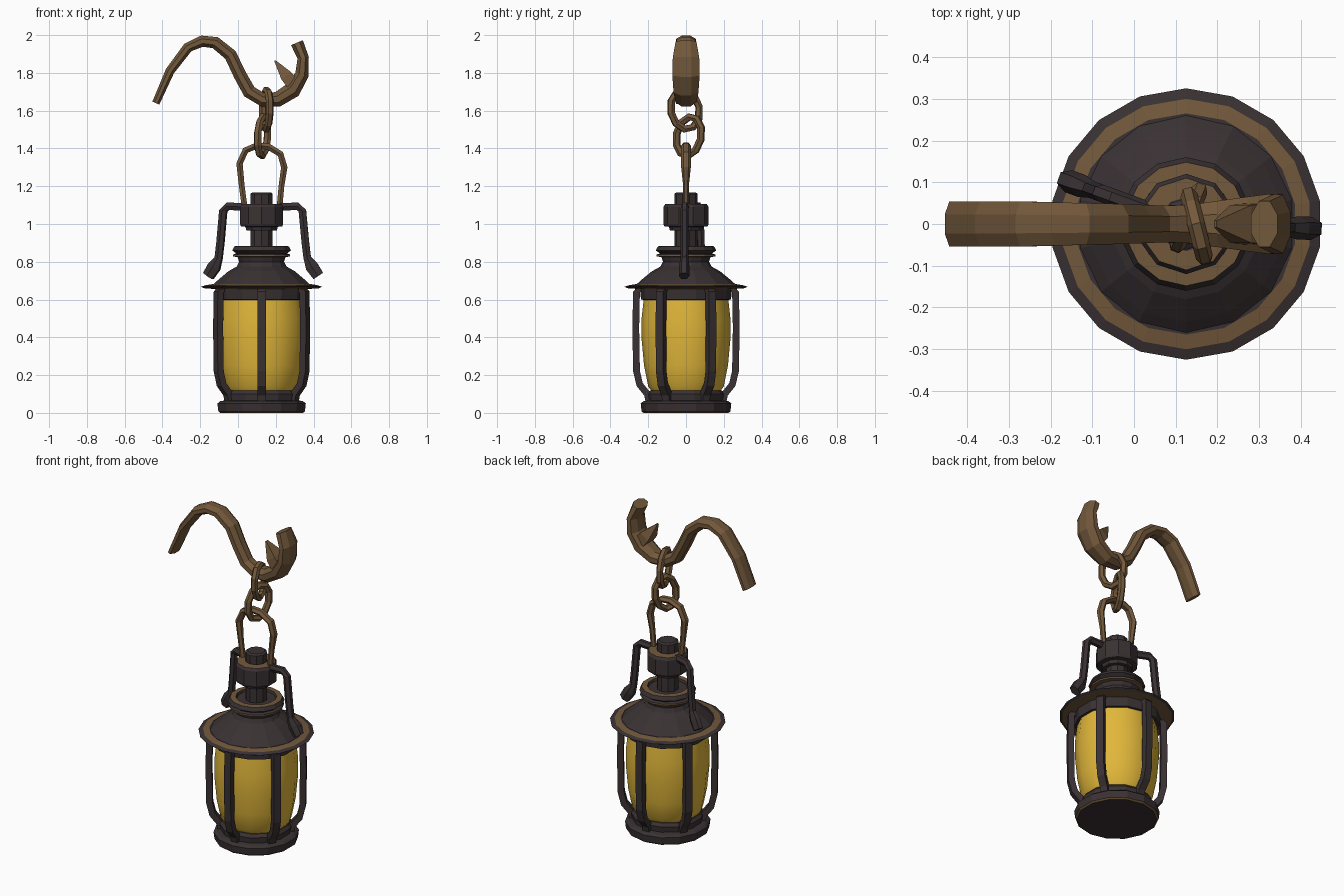
import bpy, bmesh, math
from mathutils import Vector, Matrix

cube = bpy.data.objects.get("Cube")
if cube:
    bpy.data.objects.remove(cube, do_unlink=True)

AXIS = 0.125  # x position of the lantern body


def material(name, rgb):
    m = bpy.data.materials.new(name)
    m.use_nodes = True
    m.diffuse_color = (*rgb, 1)
    bsdf = m.node_tree.nodes["Principled BSDF"]
    bsdf.inputs["Base Color"].default_value = (*rgb, 1)
    bsdf.inputs["Roughness"].default_value = 0.8
    return m


IRON = material("dark iron", (0.042, 0.031, 0.033))
RUST = material("worn brown", (0.17, 0.098, 0.044))
GLASS = material("amber glass", (0.75, 0.47, 0.042))


def finish(name, bm, mats, smooth=None):
    bmesh.ops.recalc_face_normals(bm, faces=bm.faces)
    mesh = bpy.data.meshes.new(name)
    bm.to_mesh(mesh)
    bm.free()
    for m in mats:
        mesh.materials.append(m)
    ob = bpy.data.objects.new(name, mesh)
    bpy.context.collection.objects.link(ob)
    if smooth:
        bpy.ops.object.select_all(action="DESELECT")
        ob.select_set(True)
        bpy.context.view_layer.objects.active = ob
        bpy.ops.object.shade_smooth_by_angle(angle=math.radians(smooth))
    return ob


def bridge(bm, a, b, index=0):
    n = len(a)
    for i in range(n):
        f = bm.faces.new((a[i], a[(i + 1) % n], b[(i + 1) % n], b[i]))
        f.material_index = index


def lathe(name, profile, sides, mats=(IRON, RUST), worn=(), smooth=None):
    """Turn (radius, z) points round the axis; bands listed in worn take the second material."""
    bm = bmesh.new()
    rings = []
    for r, z in profile:
        angles = [math.tau * (i + 0.5) / sides for i in range(sides)]
        rings.append([bm.verts.new((AXIS + r * math.cos(a), r * math.sin(a), z)) for a in angles])
    for k in range(len(rings) - 1):
        bridge(bm, rings[k], rings[k + 1], int(k in worn))
    bm.faces.new(rings[0])
    bm.faces.new(rings[-1])
    return finish(name, bm, mats, smooth)


def sweep(name, path, normal, sizes, mat, sides=8, closed=False):
    """Carry a cross-section (half thickness, half width) along a path lying in a plane."""
    bm = bmesh.new()
    path = [Vector(p) for p in path]
    normal = Vector(normal).normalized()
    n = len(path)
    if isinstance(sizes, tuple):
        sizes = [sizes] * n
    rings = []
    for i, p in enumerate(path):
        a = path[(i - 1) % n] if closed else path[max(i - 1, 0)]
        b = path[(i + 1) % n] if closed else path[min(i + 1, n - 1)]
        side = (b - a).cross(normal).normalized()
        ring = []
        for k in range(sides):
            t = math.tau * (k + 0.5) / sides
            c, s = math.cos(t), math.sin(t)
            fit = 1 / math.cos(math.pi / sides)
            ring.append(bm.verts.new(p + side * c * sizes[i][0] * fit + normal * s * sizes[i][1] * fit))
        rings.append(ring)
    for i in range(n if closed else n - 1):
        bridge(bm, rings[i], rings[(i + 1) % n])
    if not closed:
        bm.faces.new(rings[0])
        bm.faces.new(rings[-1])
    return finish(name, bm, [mat])


def radial(profile, angle):
    """Place (radius, z) points in an upright plane through the axis."""
    c, s = math.cos(angle), math.sin(angle)
    return [(AXIS + r * c, r * s, z) for r, z in profile], (-s, c, 0)


# Base, glass and upper ring
lathe("base", [(0.225, 0), (0.235, 0.008), (0.24, 0.05), (0.225, 0.062), (0.2, 0.066),
               (0.205, 0.1), (0.19, 0.118)], 14, worn=(0,))
lathe("glass", [(0.17, 0.1), (0.2, 0.14), (0.222, 0.25), (0.236, 0.4), (0.235, 0.5),
                (0.222, 0.62)], 14, mats=(GLASS,), smooth=35)
lathe("upper_ring", [(0.225, 0.598), (0.238, 0.6), (0.245, 0.665), (0.2, 0.67)], 14)

# Brim, domed roof and flared collar
lathe("brim", [(0.24, 0.655), (0.31, 0.66), (0.325, 0.668), (0.3, 0.676), (0.265, 0.682),
               (0.2, 0.685)], 18, worn=(0, 3))
lathe("roof", [(0.268, 0.675), (0.235, 0.705), (0.18, 0.75), (0.135, 0.775), (0.122, 0.8),
               (0.13, 0.825), (0.155, 0.828), (0.155, 0.838), (0.138, 0.845), (0.16, 0.86),
               (0.148, 0.882), (0.115, 0.884), (0.11, 0.87)], 14, worn=(5, 6, 10))

# Chimney post, nut and cap
lathe("post", [(0.062, 0.86), (0.062, 1.16), (0.05, 1.168)], 10)
lathe("nut", [(0.085, 0.965), (0.09, 0.985), (0.115, 0.988), (0.12, 1.0), (0.12, 1.09),
              (0.11, 1.105), (0.065, 1.107)], 10, worn=(5,))

# Cage bars, six round the glass
bar = [(0.235, 0.665), (0.262, 0.64), (0.266, 0.45), (0.262, 0.22), (0.245, 0.15),
       (0.205, 0.1), (0.195, 0.055)]
for i in range(6):
    path, normal = radial(bar, math.radians(30 + 60 * i))
    sweep(f"cage_bar_{i + 1}", path, normal, (0.018, 0.022), IRON, sides=4)

# Bent side arms with flattened ends
arm = [(0.09, 1.09), (0.19, 1.094), (0.216, 1.07), (0.232, 0.9), (0.242, 0.82), (0.266, 0.775),
       (0.3, 0.725)]
arm_sizes = [(0.02, 0.018)] * 5 + [(0.034, 0.024), (0.03, 0.024)]
for name, degrees in (("left_arm", -2), ("right_arm", 160)):
    path, normal = radial(arm, math.radians(degrees))
    sweep(name, path, normal, arm_sizes, IRON, sides=6)

# Carrying loop
loop = [(0.035, 1.09), (0.02, 1.2), (0.008, 1.32), (0.04, 1.39), (0.1, 1.415), (0.16, 1.41),
        (0.225, 1.37), (0.245, 1.3), (0.23, 1.2), (0.22, 1.09)]
sweep("carrying_loop", [(x, 0, z) for x, z in loop], (0, 1, 0),
      [(0.015, 0.013)] * 2 + [(0.017, 0.022)] * 6 + [(0.015, 0.013)] * 2, RUST, sides=6)


# Two interlocked chain links
def link(name, center, half_w, half_h, turn, lean):
    rot = Matrix.Rotation(math.radians(turn), 3, "Z") @ Matrix.Rotation(math.radians(lean), 3, "X")
    ring = [math.tau * i / 10 for i in range(10)]
    path = [Vector(center) + rot @ Vector((0, half_w * math.cos(t), half_h * math.sin(t))) for t in ring]
    sweep(name, path, rot @ Vector((1, 0, 0)), (0.018, 0.018), RUST, sides=6, closed=True)


link("upper_link", (0.15, -0.005, 1.605), 0.078, 0.105, 14, 12)
link("lower_link", (0.13, 0.015, 1.465), 0.07, 0.105, -22, -14)

# S-shaped hook: x, z, half thickness, half width
hook = [(-0.435, 1.64, 0.02, 0.054), (-0.36, 1.81, 0.024, 0.054), (-0.265, 1.935, 0.027, 0.054),
        (-0.19, 1.968, 0.03, 0.052), (-0.12, 1.96, 0.032, 0.05), (-0.04, 1.895, 0.034, 0.048),
        (0.01, 1.79, 0.034, 0.046), (0.06, 1.7, 0.036, 0.044), (0.13, 1.658, 0.036, 0.046),
        (0.21, 1.66, 0.04, 0.056), (0.29, 1.71, 0.044, 0.066), (0.338, 1.79, 0.036, 0.072),
        (0.345, 1.88, 0.03, 0.07), (0.312, 1.96, 0.034, 0.055)]
sweep("hook", [(x, 0, z) for x, z, t, w in hook], (0, 1, 0), [(t, w) for x, z, t, w in hook], RUST)

# Pointed barb inside the hook
barb = [(0.3, 1.73), (0.255, 1.785), (0.195, 1.865)]
sweep("hook_barb", [(x, 0, z) for x, z in barb], (0, 1, 0),
      [(0.035, 0.05), (0.032, 0.045), (0.004, 0.008)], RUST, sides=4)
